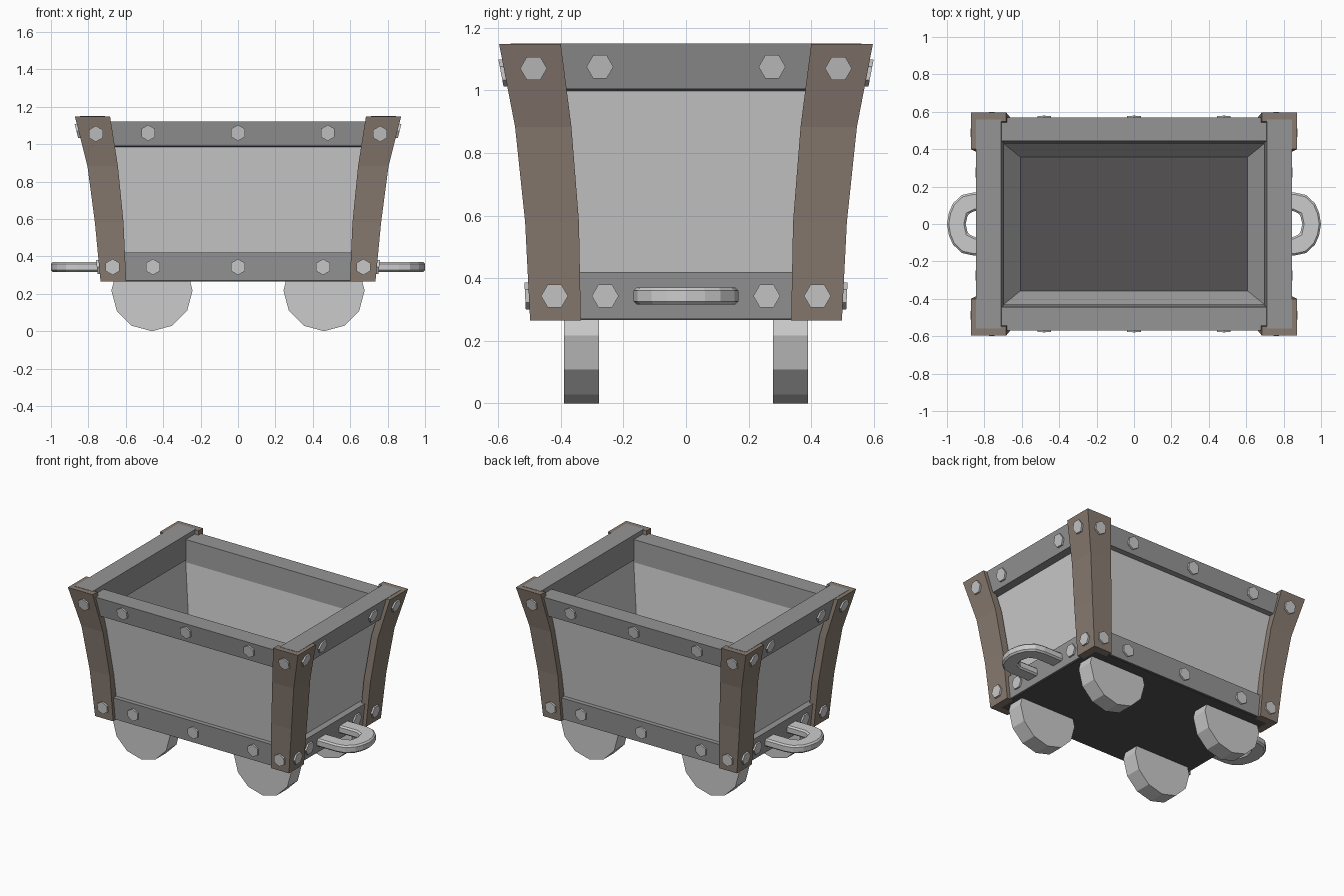
import bpy, bmesh, math

if "Cube" in bpy.data.objects:
    bpy.data.objects.remove(bpy.data.objects["Cube"])


def material(name, rgb):
    m = bpy.data.materials.new(name)
    m.diffuse_color = (*rgb, 1)
    m.use_nodes = True
    m.node_tree.nodes["Principled BSDF"].inputs["Base Color"].default_value = m.diffuse_color
    return m


IRON = material("dark_iron", (0.3, 0.3, 0.3))
RUST = material("brown_iron", (0.25, 0.2, 0.165))
SOOT = material("dark_floor", (0.09, 0.085, 0.085))


def loft(name, rings, mat=None, mirror=(False, False)):
    """Join equal rings of points into a capped solid, mirrored about x and/or y."""
    bm = bmesh.new()
    vs = [[bm.verts.new(p) for p in r] for r in rings]
    n = len(rings[0])
    for a, b in zip(vs, vs[1:]):
        for i in range(n):
            j = (i + 1) % n
            bm.faces.new((a[i], a[j], b[j], b[i]))
    bm.faces.new(vs[0][::-1])
    bm.faces.new(vs[-1])
    bmesh.ops.recalc_face_normals(bm, faces=bm.faces)
    me = bpy.data.meshes.new(name)
    bm.to_mesh(me)
    bm.free()
    ob = bpy.data.objects.new(name, me)
    bpy.context.collection.objects.link(ob)
    if mat:
        me.materials.append(mat)
    if any(mirror):
        md = ob.modifiers.new("mirror", 'MIRROR')
        md.use_axis = (mirror[0], mirror[1], False)
        md.use_mirror_merge = False
    return ob


def rect(x, y, z):
    return [(-x, -y, z), (x, -y, z), (x, y, z), (-x, y, z)]


# Hollow tapered tub and dark bottom plate
loft("tub_walls", [rect(.66, .44, .28), rect(.765, .52, 1.02),
                   rect(.705, .437, 1.02), rect(.607, .357, .30)])
loft("floor_plate", [rect(.70, .465, .266), rect(.70, .465, .305)], SOOT)


# Rails: a profile of (offset, z) drawn out along the wall
def side_rail(name, prof, half):
    loft(name, [[(s * half, -o, z) for o, z in prof] for s in (-1, 1)],
         IRON, (False, True))


def end_rail(name, prof, half):
    loft(name, [[(o, s * half, z) for o, z in prof] for s in (-1, 1)],
         IRON, (True, False))


side_rail("side_top_rail", [(.445, 1.122), (.57, 1.122), (.55, .99), (.43, .975)], .75)
end_rail("end_top_rail", [(.71, 1.15), (.845, 1.15), (.812, 1.005), (.695, .99)], .56)
side_rail("side_bottom_rail", [(.40, .27), (.475, .27), (.485, .42), (.40, .42)], .69)
end_rail("end_bottom_rail", [(.65, .27), (.71, .27), (.725, .42), (.65, .42)], .46)

# Corner posts: curved angle irons (outer x, outer y, inner x, inner y, z)
T = .05
rings = []
for X, Y, x, y, z in [(.735, .498, .598, .336, .265), (.765, .514, .612, .342, .58),
                      (.805, .546, .642, .366, .883), (.872, .597, .684, .40, 1.148)]:
    rings.append([(X, Y, z), (x, Y, z), (x, Y - T, z),
                  (X - T, Y - T, z), (X - T, y, z), (X, y, z)])
loft("corner_post", rings, RUST, (True, True))


# Hexagonal bolts lying on the sloped faces
def bolt(name, along, face, z, slope, side):
    rings = []
    for d in (-.02, .012):
        ring = []
        for k in range(6):
            a = math.pi / 3 * k + (math.pi / 6 if side else 0)
            u, dz = along + .043 * math.cos(a), .043 * math.sin(a)
            f = face + d + slope * dz
            ring.append((u, f, z + dz) if side else (f, u, z + dz))
        rings.append(ring)
    loft(name, rings, None, (not side or along != 0, side or along != 0))


for along, face, z, slope in [(.76, .579, 1.055, .19), (.48, .561, 1.06, .15),
                              (0, .561, 1.06, .15), (.67, .502, .343, .05),
                              (.455, .48, .343, .06), (0, .48, .343, .06)]:
    bolt("side_bolt", along, face, z, slope, True)
for along, face, z, slope in [(.487, .852, 1.07, .25), (.275, .828, 1.075, .23),
                              (.42, .743, .343, .1), (.258, .717, .343, .1)]:
    bolt("end_bolt", along, face, z, slope, False)

# Coupling loops: U-shaped flat bars at both ends
outer = [(.68, .168), (.86, .168), (.92, .155), (.968, .11), (.99, .06), (1.0, 0)]
inner = [(.90, 0), (.888, .052), (.85, .07), (.68, .07)]
half = outer[:-1]
outline = (outer + [(x, -y) for x, y in reversed(half)]
           + [(x, -y) for x, y in reversed(inner[1:])] + inner)
hook = loft("coupling_loop", [[(x, y, z) for x, y in outline] for z in (.316, .37)],
            None, (True, False))
bev = hook.modifiers.new("bevel", 'BEVEL')
bev.width = .01
bev.segments = 1
bev.limit_method = 'ANGLE'
bev.angle_limit = math.radians(50)

# Wheels: twelve-sided discs, cut off where they meet the floor plate
R, CX = .217, .46
disc = [(CX + R * math.cos(a), R + R * math.sin(a))
        for a in (math.pi + math.pi / 6 * k for k in range(7))]
disc += [(CX + .198, .29), (CX - .198, .29)]
loft("wheel", [[(x, y, z) for x, z in disc] for y in (.278, .39)], None, (True, True))
